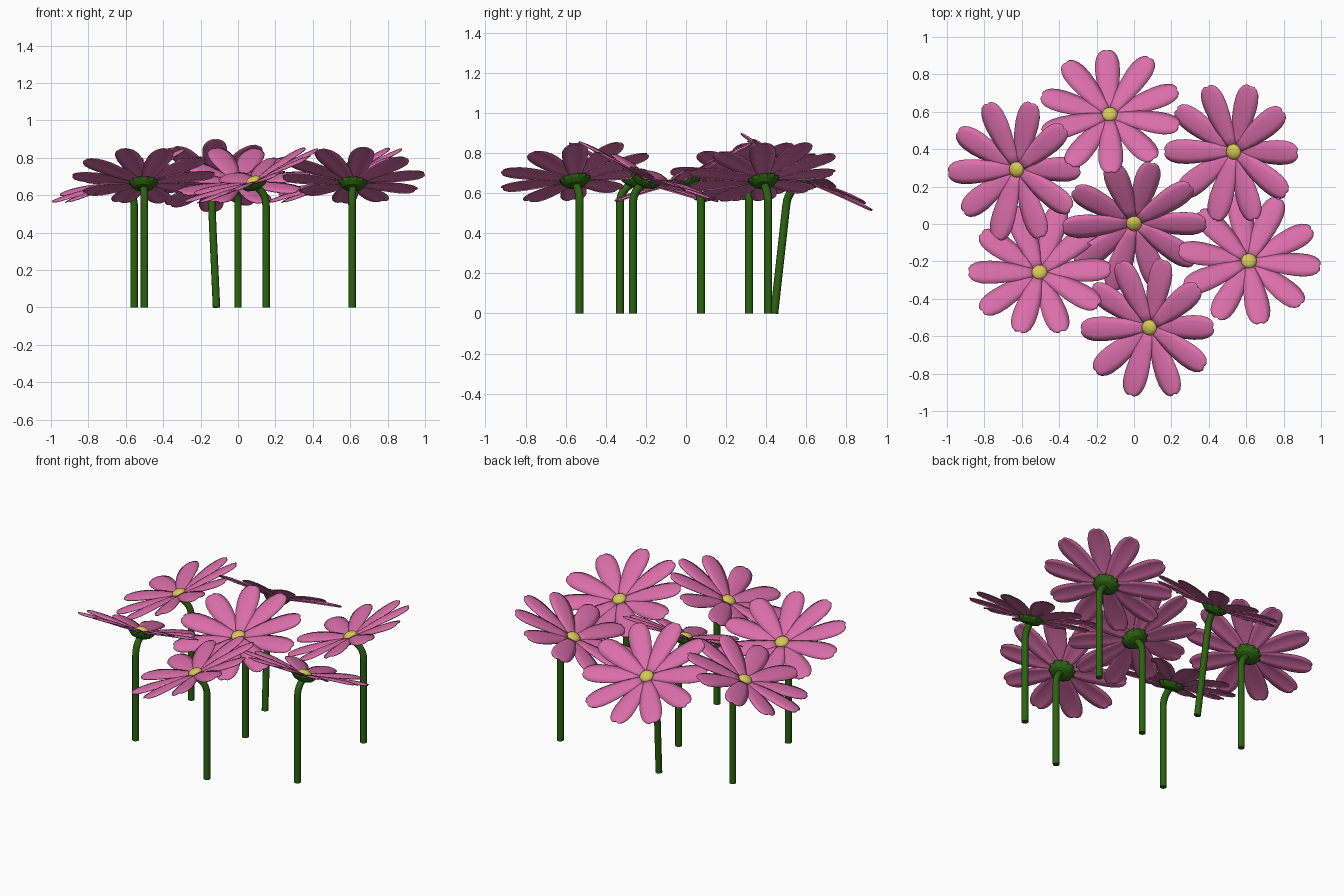
import bpy, bmesh, math, random
from mathutils import Vector, Matrix

if "Cube" in bpy.data.objects:
    bpy.data.objects.remove(bpy.data.objects["Cube"])

random.seed(4)


def material(name, rgb):
    m = bpy.data.materials.new(name)
    m.diffuse_color = (*rgb, 1)
    m.use_nodes = True
    m.node_tree.nodes["Principled BSDF"].inputs["Base Color"].default_value = m.diffuse_color
    return m


PINK = material("petal pink", (0.70, 0.155, 0.40))
YELLOW = material("centre yellow", (0.66, 0.58, 0.09))
GREEN = material("stem green", (0.024, 0.125, 0.005))


def finish(bm, name, mat, matrix, smooth=True):
    bmesh.ops.recalc_face_normals(bm, faces=bm.faces)
    me = bpy.data.meshes.new(name)
    bm.to_mesh(me)
    bm.free()
    me.materials.append(mat)
    for p in me.polygons:
        p.use_smooth = smooth
    ob = bpy.data.objects.new(name, me)
    ob.matrix_world = matrix
    bpy.context.collection.objects.link(ob)
    return ob


# petal outline: distance from the flower centre, half width, height
PETAL = [(0.02, 0.022, 0.000), (0.08, 0.037, 0.010), (0.14, 0.051, 0.020),
         (0.20, 0.061, 0.029), (0.26, 0.066, 0.036), (0.31, 0.064, 0.040),
         (0.345, 0.055, 0.041), (0.368, 0.041, 0.041), (0.381, 0.022, 0.040)]


def petals(name, offset, matrix):
    bm = bmesh.new()
    for i in range(10):
        rot = Matrix.Rotation(math.radians(offset + 36 * i + random.uniform(-1.5, 1.5)), 4, 'Z')
        size = random.uniform(0.99, 1.02)
        lift = 0.005 * (i % 2)
        rows = []
        for r, w, h in PETAL:
            row = []
            for t in (-1, -0.5, 0, 0.5, 1):
                notch = -0.005 if (t == 0 and r > 0.38) else 0
                z = h + lift - 0.010 * t * t * w / 0.06
                row.append(bm.verts.new(rot @ Vector((r * size + notch, t * w, z))))
            rows.append(row)
        for a, b in zip(rows, rows[1:]):
            for k in range(4):
                bm.faces.new((a[k], b[k], b[k + 1], a[k + 1]))
    ob = finish(bm, name, PINK, matrix)
    mod = ob.modifiers.new("thickness", 'SOLIDIFY')
    mod.thickness = 0.005
    mod.offset = 0


def calyx(name, matrix):
    # shallow green cup with a pointed rim
    bm = bmesh.new()
    n = 24
    rings = []
    for r, z in ((0.022, -0.040), (0.053, -0.031), (0.070, -0.014), (0.072, 0.000)):
        ring = []
        for i in range(n):
            rr = r + (0.010 if i % 2 and r > 0.071 else 0)
            a = 2 * math.pi * i / n
            ring.append(bm.verts.new((rr * math.cos(a), rr * math.sin(a), z)))
        rings.append(ring)
    for a, b in zip(rings, rings[1:]):
        for i in range(n):
            j = (i + 1) % n
            bm.faces.new((a[i], a[j], b[j], b[i]))
    bm.faces.new(rings[0])
    bm.faces.new(rings[-1])
    finish(bm, name, GREEN, matrix, False)


def stem(name, base, lean, end, d):
    # vertical stalk that curls over into the tilted flower head
    cu = bpy.data.curves.new(name, 'CURVE')
    cu.dimensions = '3D'
    cu.bevel_depth = 0.02
    cu.bevel_resolution = 4
    cu.use_fill_caps = True
    cu.resolution_u = 8
    bend = Vector((base[0] + lean[0], base[1] + lean[1], 0.54))
    foot = Vector((base[0], base[1], 0))
    axis = (bend - foot).normalized()
    sp = cu.splines.new('BEZIER')
    sp.bezier_points.add(2)
    arrive = Vector((d.x * 0.035, d.y * 0.035, 0.025))
    handles = ((foot, axis * 0.1, axis * 0.1), (bend, axis * 0.1, axis * 0.06),
               (end, arrive, arrive))
    for p, (co, back, ahead) in zip(sp.bezier_points, handles):
        p.handle_left_type = p.handle_right_type = 'FREE'
        p.co, p.handle_left, p.handle_right = co, co - back, co + ahead
    cu.materials.append(GREEN)
    ob = bpy.data.objects.new(name, cu)
    bpy.context.collection.objects.link(ob)
    bpy.ops.object.select_all(action='DESELECT')
    ob.select_set(True)
    bpy.context.view_layer.objects.active = ob
    bpy.ops.object.convert(target='MESH')
    bpy.ops.object.shade_smooth_by_angle(angle=math.radians(50))


# head x, y; stem x, y; stem lean x, y; tilt in degrees; petal offset
FLOWERS = [
    ((-0.63, 0.29), (-0.555, 0.315), (0, 0), 23, 3),
    ((-0.13, 0.59), (-0.115, 0.44), (-0.025, 0.06), 30, 20),
    ((0.53, 0.385), (0.61, 0.41), (0, 0), 23, 1),
    ((0.0, 0.0), (0.0, 0.075), (0, 0), 23, 2),
    ((-0.505, -0.255), (-0.50, -0.33), (0, 0), 23, 2),
    ((0.615, -0.195), (0.61, -0.265), (0, 0), 23, 28),
    ((0.08, -0.555), (0.15, -0.53), (0, 0), 23, 3),
]

for i, (head, base, lean, tilt, offset) in enumerate(FLOWERS, 1):
    d = (Vector(head) - Vector(base)).normalized()
    t = math.radians(tilt)
    normal = Vector((d.x * math.sin(t), d.y * math.sin(t), math.cos(t)))
    centre = Vector((*head, 0.683)) - normal * 0.015
    mat = Matrix.Translation(centre) @ Vector((0, 0, 1)).rotation_difference(normal).to_matrix().to_4x4()
    petals(f"petals_{i}", offset, mat)
    calyx(f"calyx_{i}", mat)
    stem(f"stem_{i}", base, lean, centre - normal * 0.022, d)
    # yellow flower centre
    bm = bmesh.new()
    bmesh.ops.create_uvsphere(bm, u_segments=20, v_segments=12, radius=0.042)
    bmesh.ops.scale(bm, vec=(1, 1, 0.6), verts=bm.verts)
    bmesh.ops.translate(bm, vec=(0, 0, 0.008), verts=bm.verts)
    finish(bm, f"flower_centre_{i}", YELLOW, mat)
